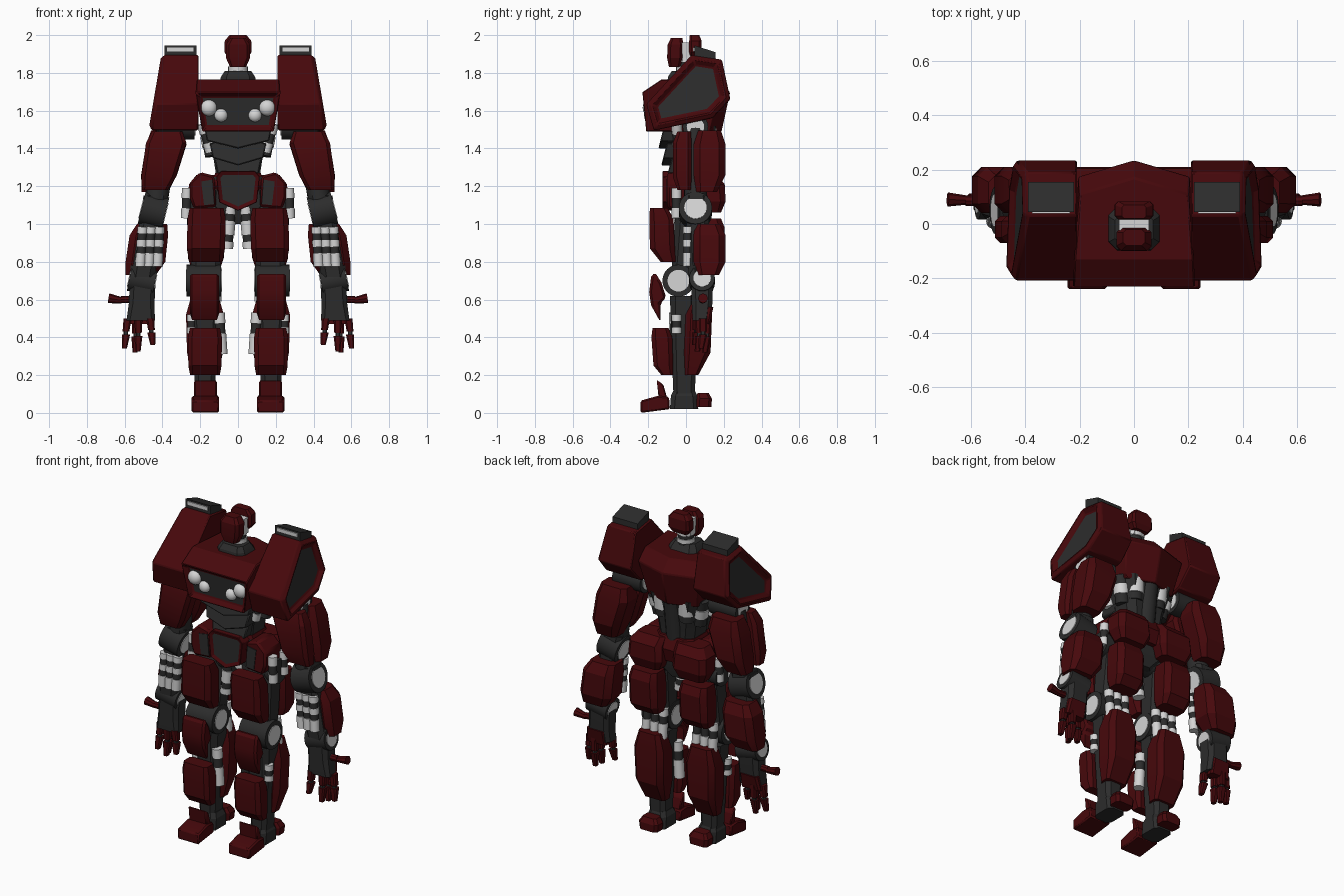
import bpy, bmesh, math
from mathutils import Vector, Matrix

if "Cube" in bpy.data.objects:
    bpy.data.objects.remove(bpy.data.objects["Cube"])


def material(name, rgb):
    m = bpy.data.materials.new(name)
    m.diffuse_color = (*rgb, 1)
    m.use_nodes = True
    m.node_tree.nodes["Principled BSDF"].inputs["Base Color"].default_value = m.diffuse_color
    return m


MATS = [material("dark_red", (0.062, 0.0025, 0.0035)),
        material("charcoal", (0.025, 0.025, 0.025)),
        material("pale_grey", (0.66, 0.66, 0.66))]
RED, DARK, PALE = 0, 1, 2


def finish(name, bm, bevel=0.0, mirror=True):
    """Turn a bmesh into an object with sharp edges kept, bevelled and mirrored."""
    bmesh.ops.recalc_face_normals(bm, faces=bm.faces)
    for f in bm.faces:
        f.smooth = True
    for e in bm.edges:
        e.smooth = e.calc_face_angle(0) < 0.4
    me = bpy.data.meshes.new(name)
    bm.to_mesh(me)
    bm.free()
    for m in MATS:
        me.materials.append(m)
    ob = bpy.data.objects.new(name, me)
    bpy.context.collection.objects.link(ob)
    if bevel:
        b = ob.modifiers.new("bevel", 'BEVEL')
        b.width, b.segments = bevel, 1
        b.limit_method, b.angle_limit = 'ANGLE', 0.6
    if mirror:
        ob.modifiers.new("mirror", 'MIRROR').use_mirror_merge = False
    return ob


def skin(bm, rings, mat):
    """Skin a list of equal point rings and cap both ends."""
    vs = [[bm.verts.new(p) for p in r] for r in rings]
    n = len(vs[0])
    for a, b in zip(vs, vs[1:]):
        for i in range(n):
            bm.faces.new((a[i], a[(i + 1) % n], b[(i + 1) % n], b[i]))
    bm.faces.new(vs[0])
    cap = bm.faces.new(vs[-1])
    for f in bm.faces:
        f.material_index = mat
    bmesh.ops.recalc_face_normals(bm, faces=bm.faces)
    return cap


def loft(name, rings, mat, mirror=True, cham=0.4, bevel=0.0):
    """Stack of chamfered rectangles: (z, x, y, half width, half depth)."""
    out = []
    for z, x, y, w, d in rings:
        c = cham * min(w, d)
        pts = [(w, -d + c), (w, d - c), (w - c, d), (-w + c, d),
               (-w, d - c), (-w, -d + c), (-w + c, -d), (w - c, -d)]
        out.append([(x + px, y + py, z) for px, py in pts])
    bm = bmesh.new()
    skin(bm, out, mat)
    return finish(name, bm, bevel, mirror)


def prism(name, pts, axis, a, b, mat, bevel=0.008, mirror=True, lean=0, insets=()):
    """Extrude a (y,z) or (x,z) outline from a to b; insets end in a dark panel at b."""
    zm = sum(p[1] for p in pts) / len(pts)

    def place(t, u, z):
        return (t, u, z) if axis == 'x' else (u, t, z)
    bm = bmesh.new()
    cap = skin(bm, [[place(a, u, z) for u, z in pts],
                    [place(b + lean * (z - zm), u, z) for u, z in pts]], mat)
    for thick, depth in insets:
        bmesh.ops.inset_region(bm, faces=[cap], thickness=thick, depth=depth, use_even_offset=True)
    if insets:
        cap.material_index = DARK
    return finish(name, bm, bevel, mirror)


def tube(name, p, q, r, mats=(DARK,), r2=None, seg=20, mirror=True):
    """Cylinder from p to q, split into bands; pale bands are slightly fatter."""
    p, q = Vector(p), Vector(q)
    step = (q - p) / len(mats)
    rot = step.to_track_quat('Z', 'Y').to_matrix().to_4x4()
    bm = bmesh.new()
    for i, m in enumerate(mats):
        old = set(bm.faces)
        k = r if m == PALE or len(mats) == 1 else r * 0.88
        bmesh.ops.create_cone(bm, cap_ends=True, segments=seg, radius1=k, radius2=r2 or k,
                              depth=step.length,
                              matrix=Matrix.Translation(p + step * (i + 0.5)) @ rot)
        for f in set(bm.faces) - old:
            f.material_index = m
    return finish(name, bm, 0, mirror)


def joint(name, x0, x1, y, z, r, tilt=0):
    """Sideways hinge drum with pale end caps."""
    for nm, g, k, m in [("", 0, 1, DARK), ("_cap", .004, .68, PALE)]:
        h = tilt * ((x1 - x0) / 2 + g)
        tube(name + nm, (x0 - g, y, z - h), (x1 + g, y, z + h), r * k, (m,), seg=24)


BANDS = (PALE, DARK, PALE, PALE)

# ---- head and neck
loft("face_mask", [(1.83, 0, -.06, .042, .03), (1.88, 0, -.058, .064, .042),
                   (1.95, 0, -.055, .064, .042), (1.985, 0, -.05, .04, .03)], RED, False)
loft("helmet_back", [(1.88, 0, .045, .05, .025), (1.91, 0, .05, .072, .033),
                     (1.97, 0, .05, .07, .033), (2.0, 0, .045, .045, .025)], RED, False)
loft("head_core", [(1.86, 0, .005, .05, .04), (1.96, 0, .003, .055, .04)], PALE, False)
tube("neck", (0, 0, 1.74), (0, 0, 1.88), .052, (DARK, DARK, DARK, PALE, DARK, PALE), mirror=False)
loft("collar", [(1.74, 0, -.01, .10, .09), (1.78, 0, -.02, .09, .075), (1.81, 0, -.02, .07, .055)], DARK, False)

# ---- chest with recessed headlight bay
bm = bmesh.new()
skin(bm, [[(-w, f, z), (w, f, z), (w - .02, b, z), (0, b + .06, z), (-w + .02, b, z)]
          for z, w, f, b in [(1.49, .19, -.215, .13), (1.695, .225, -.235, .175), (1.765, .22, -.13, .11)]], RED)
bay = [f for f in bm.faces if f.normal.y < -.9]
bmesh.ops.inset_region(bm, faces=bay, thickness=.026, depth=-.03, use_even_offset=True)
for f in bay:
    f.material_index = DARK
finish("chest", bm, .006, False)
for nm, x, z, r in [("outer_headlight", .155, 1.615, .043), ("inner_headlight", .09, 1.575, .035)]:
    bm = bmesh.new()
    bmesh.ops.create_uvsphere(bm, u_segments=18, v_segments=12, radius=r,
                              matrix=Matrix.Translation((x, -.195, z)) @ Matrix.Diagonal((1, .8, 1, 1)))
    for f in bm.faces:
        f.material_index = PALE
    finish(nm, bm)

# ---- abdomen
loft("torso", [(1.22, 0, .03, .11, .09), (1.35, 0, .03, .13, .10), (1.52, 0, .03, .18, .13)], DARK, False)
for i, (z, w, y) in enumerate([(1.42, .165, -.13), (1.33, .135, -.115), (1.25, .11, -.09)]):
    prism("belly_plate_%d" % (i + 1), [(-w, z + .02), (0, z - .02), (w, z + .02), (w + .015, z + .10), (-w - .015, z + .10)],
          'y', 0, y, DARK, .006, False, lean=.25)
tube("flank_piston", (.19, -.05, 1.53), (.145, -.04, 1.38), .028, (PALE, DARK, PALE))
tube("back_canister", (.085, .11, 1.51), (.08, .10, 1.38), .052, (PALE, PALE, DARK))
tube("back_pipe", (.165, .08, 1.52), (.135, .06, 1.36), .045, (DARK, PALE, DARK))
tube("spine", (0, .125, 1.52), (0, .09, 1.22), .055, mirror=False)

# ---- shoulder blocks with rimmed side panel
prism("shoulder_block", [(-.21, 1.635), (.03, 1.895), (.19, 1.87), (.235, 1.66), (.14, 1.56), (-.17, 1.495)],
      'x', .21, .425, RED, .006, lean=-.17, insets=[(.025, .02), (.025, -.025)])
prism("shoulder_vent", [(.045, 1.85), (.045, 1.945), (.155, 1.91), (.155, 1.85)], 'x', .22, .39, DARK, 0)
loft("vent_slot", [(1.912, .305, .043, .07, .005), (1.935, .305, .043, .07, .005)], PALE, cham=0)
joint("shoulder_joint", .23, .42, .05, 1.515, .068)

# ---- upper arm
loft("upper_arm_front", [(1.18, .44, -.01, .068, .035), (1.25, .42, -.02, .092, .05),
                         (1.43, .38, -.02, .107, .05), (1.49, .375, -.01, .08, .035)], RED)
loft("upper_arm_back", [(1.17, .44, .11, .07, .055), (1.26, .418, .125, .095, .085),
                        (1.42, .38, .125, .107, .085), (1.495, .375, .125, .085, .06)], RED)
tube("upper_arm_core", (.37, .05, 1.5), (.44, .05, 1.07), .06)
joint("elbow", .385, .51, .05, 1.07, .088, .25)

# ---- forearm and hand
loft("forearm_core", [(.72, .505, .075, .06, .06), (1.15, .435, .055, .065, .06)], DARK)
loft("forearm_shell", [(.73, .515, .12, .08, .055), (.8, .49, .125, .105, .085),
                       (.94, .472, .125, .102, .085), (1.0, .455, .115, .08, .065)], RED)
for i in range(3):
    tube("forearm_piston_%d" % (i + 1), (.415 + .045 * i, .01, .985), (.427 + .045 * i, .01, .775), .027,
         (PALE, DARK, PALE, DARK, PALE, PALE))
joint("wrist_joint", .44, .575, .085, .70, .068, .2)
loft("wrist", [(.49, .515, .08, .075, .045), (.58, .51, .085, .068, .055), (.78, .50, .085, .068, .06)], DARK)
loft("hand_back", [(.47, .525, .10, .065, .025), (.56, .52, .115, .06, .03)], RED)
for i, (x, y, tip) in enumerate([(.465, .055, .36), (.527, .07, .325), (.54, .11, .32), (.585, .09, .34)]):
    mid = (tip + .50) / 2
    k = (x - .52) * .25
    loft("finger_base_%d" % (i + 1), [(mid + .01, x + k / 2, y, .018, .02), (.50, x, y, .021, .022)], RED)
    loft("knuckle_%d" % (i + 1), [(mid - .015, x + k / 2, y, .012, .013), (mid + .02, x + k / 2, y, .012, .013)], DARK)
    loft("finger_tip_%d" % (i + 1), [(tip, x + k, y - .01, .013, .014), (mid - .005, x + k / 2, y, .022, .022)], RED)
tube("thumb_base", (.54, .085, .60), (.62, .085, .60), .022, (DARK, RED), seg=8)
tube("thumb_tip", (.615, .088, .595), (.685, .09, .607), .017, (RED,), .026, seg=8)

# ---- pelvis and skirts
loft("pelvis_core", [(1.0, 0, .03, .06, .06), (1.1, 0, .03, .16, .09), (1.25, 0, .03, .14, .10)], DARK, False)
loft("waist_block", [(1.12, 0, .04, .11, .11), (1.2, 0, .04, .15, .13), (1.27, 0, .03, .12, .11)], RED, False)
prism("groin_shield", [(-.10, 1.115), (0, 1.07), (.10, 1.115), (.115, 1.25), (.09, 1.28), (-.09, 1.28), (-.115, 1.25)],
      'y', .02, -.125, RED, .003, False, insets=[(.021, -.01)])
prism("front_skirt", [(.115, 1.09), (.235, 1.08), (.255, 1.14), (.255, 1.22), (.20, 1.275), (.125, 1.255)],
      'y', .06, -.10, RED, .012)
prism("skirt_panel", [(.125, 1.105), (.18, 1.10), (.195, 1.225), (.135, 1.235)], 'y', -.095, -.104, DARK, 0)
loft("rear_skirt", [(1.06, .15, .14, .085, .045), (1.12, .15, .14, .115, .07),
                    (1.21, .15, .13, .11, .075), (1.26, .13, .11, .09, .055)], RED)
tube("front_hip_piston", (.27, -.05, 1.19), (.275, -.05, 1.03), .027, (PALE, DARK, PALE))
tube("rear_hip_piston", (.265, .06, 1.18), (.27, .06, 1.04), .026, (PALE, DARK, PALE))
tube("hip_axle", (.04, .02, 1.07), (.27, .02, 1.07), .075)
tube("inner_thigh_piston", (.04, -.03, 1.09), (.06, -.03, .87), .034, (PALE, DARK, PALE, PALE, DARK, PALE))

# ---- thigh and knee
loft("thigh_core", [(.68, .175, -.02, .075, .06), (.85, .17, .0, .08, .07), (1.08, .165, .02, .08, .075)], DARK)
loft("thigh_front", [(.80, .17, -.095, .088, .04), (.87, .17, -.125, .101, .066),
                     (1.03, .166, -.13, .101, .064), (1.085, .166, -.145, .09, .046)], RED)
loft("thigh_back", [(.77, .17, .11, .078, .045), (.82, .17, .125, .095, .07),
                    (.98, .17, .13, .095, .075), (1.03, .17, .125, .085, .06)], RED)
joint("knee", .09, .272, -.04, .70, .085)
prism("knee_guard", [(-.165, .745), (-.13, .69), (-.105, .61), (-.135, .58), (-.135, .48), (-.185, .57), (-.195, .64), (-.185, .72)],
      'x', .10, .255, RED, .012)
for i in range(3):
    tube("knee_tendon_%d" % (i + 1), (.115 + .055 * i, .05, .77), (.115 + .055 * i, .065, .59), .027, BANDS)

# ---- shin, calf and foot
loft("shin_core", [(.06, .175, -.01, .05, .055), (.3, .175, -.01, .06, .065), (.62, .175, -.015, .078, .07)], DARK)
loft("shin_plate", [(.20, .175, -.10, .078, .03), (.25, .175, -.12, .088, .052),
                    (.40, .175, -.128, .09, .055), (.45, .175, -.135, .08, .042)], RED)
loft("calf_shell", [(.20, .175, .03, .07, .035), (.32, .175, .06, .095, .07),
                    (.52, .175, .068, .10, .07), (.625, .175, .075, .07, .05)], RED)
tube("inner_shin_piston", (.10, -.06, .53), (.085, -.06, .31), .03, BANDS)
tube("outer_shin_piston", (.245, -.05, .52), (.245, -.05, .42), .026, (PALE, DARK, PALE))
loft("ankle", [(.02, .17, -.01, .06, .075), (.09, .17, -.01, .062, .07), (.12, .17, -.01, .05, .055)], DARK)
prism("toe", [(-.24, 0), (-.24, .065), (-.15, .09), (-.09, .085), (-.085, .02)], 'x', .10, .245, RED, .008)
prism("ankle_guard", [(-.145, .08), (-.155, .175), (-.12, .15), (-.10, .08)], 'x', .112, .232, RED, .006)
loft("heel", [(.03, .17, .095, .06, .04), (.075, .17, .097, .065, .04), (.105, .17, .09, .045, .03)], RED)
